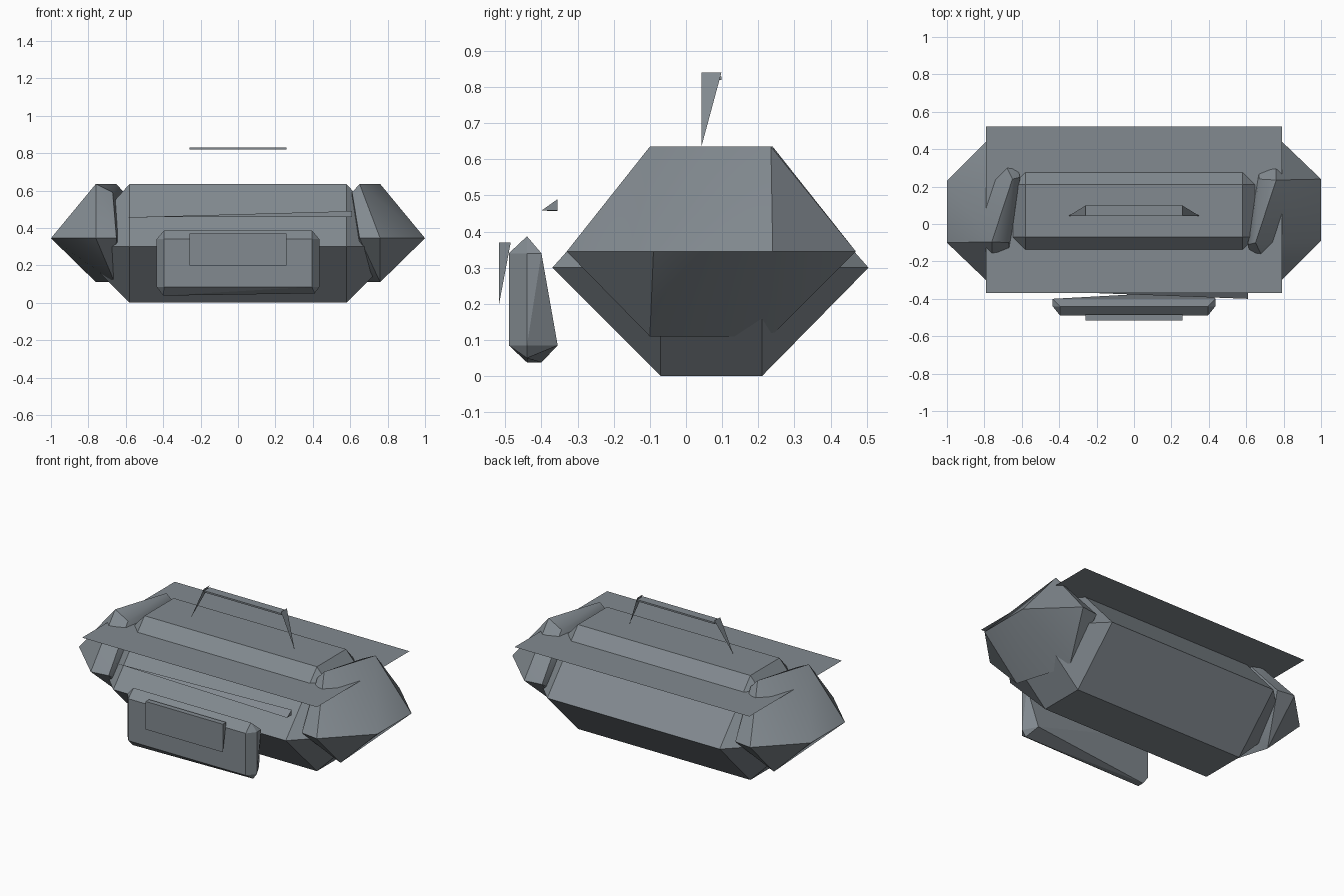
import bpy, bmesh, math

if "Cube" in bpy.data.objects:
    bpy.data.objects.remove(bpy.data.objects["Cube"], do_unlink=True)

COLOUR = (0.225, 0.255, 0.28, 1)
grey = bpy.data.materials.new("slate grey")
grey.use_nodes = True
grey.diffuse_color = COLOUR
grey.node_tree.nodes["Principled BSDF"].inputs["Base Color"].default_value = COLOUR
MID_Y = 0.07


def finish(bm, name, smooth=False):
    mesh = bpy.data.meshes.new(name)
    bm.to_mesh(mesh)
    bm.free()
    mesh.materials.append(grey)
    obj = bpy.data.objects.new(name, mesh)
    bpy.context.collection.objects.link(obj)
    if smooth:
        bpy.ops.object.select_all(action='DESELECT')
        obj.select_set(True)
        bpy.context.view_layer.objects.active = obj
        bpy.ops.object.shade_smooth_by_angle(angle=math.radians(30))
    return obj


def hull(name, points, smooth=False):
    """Faceted solid wrapped round a few corner points."""
    bm = bmesh.new()
    for p in points:
        bm.verts.new(p)
    out = bmesh.ops.convex_hull(bm, input=bm.verts[:])
    loose = {v for v in out["geom_interior"] if isinstance(v, bmesh.types.BMVert)}
    bmesh.ops.delete(bm, geom=list(loose), context='VERTS')
    bmesh.ops.dissolve_limit(bm, angle_limit=0.01, verts=bm.verts[:], edges=bm.edges[:])
    bmesh.ops.recalc_face_normals(bm, faces=bm.faces[:])
    return finish(bm, name, smooth)


def sheet(name, points):
    bm = bmesh.new()
    bm.faces.new([bm.verts.new(p) for p in points])
    return finish(bm, name)


# Main hull: small top and bottom, eight-sided waist
body = []
for s in (-1, 1):
    for y in (-0.07, 0.21):
        body += [(s * 0.58, y, 0), (s * 0.58, y, 0.635), (s * 0.88, y, 0.3)]
    body += [(s * 0.58, y, 0.3) for y in (-0.37, 0.505)]
hull("main_hull", body)

# Side pods: twisted gems, one the half-turn of the other
pod = [(1, -0.09, 0.345), (1, 0.24, 0.345),
       (0.76, -0.33, 0.345), (0.76, 0.47, 0.345),
       (0.65, -0.315, 0.345), (0.65, 0.455, 0.345),
       (0.65, -0.1, 0.635), (0.76, 0.235, 0.635),
       (0.76, -0.1, 0.11), (0.66, 0.235, 0.11),
       (0.61, -0.11, 0.59), (0.67, 0.24, 0.59),
       (0.61, 0.2, 0.17), (0.7, -0.1, 0.17)]
hull("left_pod", pod, True)
hull("right_pod", [(-x, 2 * MID_Y - y, z) for x, y, z in pod], True)

# Wide flat deck
sheet("deck_plate", [(-0.79, -0.37, 0.56), (0.79, -0.37, 0.56),
                     (0.79, 0.52, 0.56), (-0.79, 0.52, 0.56)])

# Front panel: bevelled slab with a twisted back corner
panel = [(0.39, -0.355, 0.085), (0.41, -0.44, 0.05),
         (-0.4, -0.44, 0.038), (-0.4, -0.4, 0.038), (-0.435, -0.4, 0.085)]
for s in (-1, 1):
    panel += [(s * 0.395, -0.49, z) for z in (0.085, 0.34)]
    panel += [(s * 0.435, -0.44, z) for z in (0.085, 0.34)]
    panel += [(s * 0.435, -0.4, 0.34), (s * 0.395, -0.44, 0.387)]
hull("front_panel", panel)

# Wedge on the front panel
hull("front_wedge", [(s * 0.26, y, z) for s in (-1, 1)
                     for y, z in ((-0.517, 0.37), (-0.485, 0.37), (-0.517, 0.2))])

# Tapering strip above the panel
hull("front_strip", [(-0.59, -0.355, 0.457), (0.61, -0.4, 0.458),
                     (0.61, -0.355, 0.458), (0.61, -0.355, 0.49)])

# Top rail with a slanted fin at each end
hull("top_rail", [(x, y, z) for x in (-0.26, 0.26)
                  for y in (0.045, 0.098) for z in (0.819, 0.829)])
for side, s in (("left", 1), ("right", -1)):
    sheet(side + "_fin", [(s * 0.26, 0.043, 0.84), (s * 0.26, 0.098, 0.84),
                          (s * 0.35, 0.043, 0.636)])
